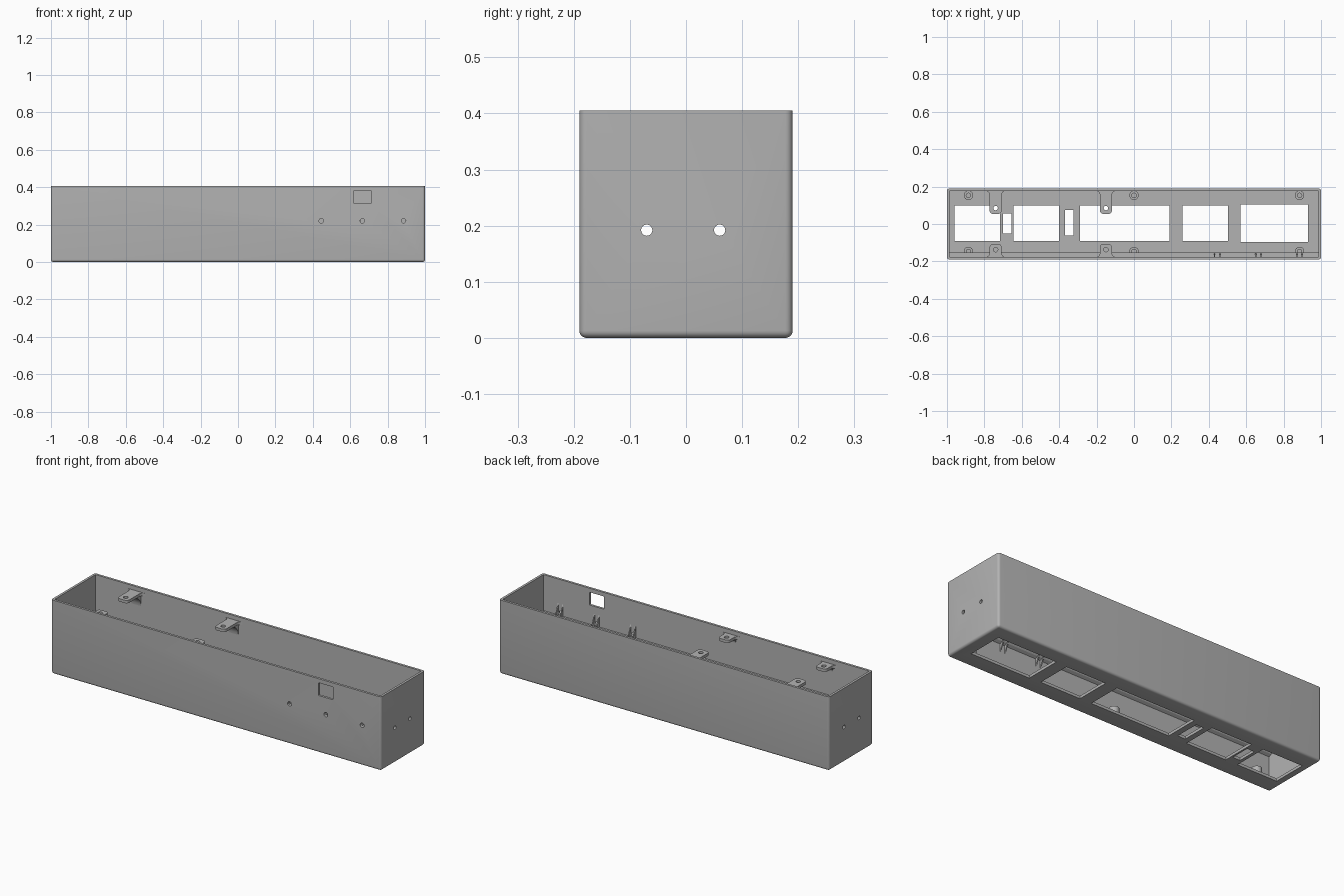
import bpy, bmesh
from math import sin, cos, pi, radians
from mathutils import Vector

if "Cube" in bpy.data.objects:
    bpy.data.objects.remove(bpy.data.objects["Cube"], do_unlink=True)

grey = bpy.data.materials.new("plain_grey")
grey.use_nodes = True
grey.diffuse_color = (0.45, 0.45, 0.45, 1)
grey.node_tree.nodes["Principled BSDF"].inputs["Base Color"].default_value = grey.diffuse_color

HX, HY, H = 1.0, 0.19, 0.405       # outer half sizes and height
WALL, FLOOR = 0.013, 0.015
IN = HY - WALL                     # inner face of the long walls


def finish(name, bm):
    bmesh.ops.recalc_face_normals(bm, faces=bm.faces)
    mesh = bpy.data.meshes.new(name)
    bm.to_mesh(mesh)
    bm.free()
    mesh.materials.append(grey)
    ob = bpy.data.objects.new(name, mesh)
    bpy.context.collection.objects.link(ob)
    return ob


def prism(name, pts, axis, lo, hi):
    """Extrude a flat outline along an axis."""
    place = {"x": lambda a, b, d: (d, a, b),
             "y": lambda a, b, d: (a, d, b),
             "z": lambda a, b, d: (a, b, d)}[axis]
    bm = bmesh.new()
    face = bm.faces.new([bm.verts.new(place(a, b, lo)) for a, b in pts])
    ext = bmesh.ops.extrude_face_region(bm, geom=[face])
    move = Vector(place(0, 0, hi - lo))
    bmesh.ops.translate(bm, vec=move, verts=[g for g in ext["geom"] if isinstance(g, bmesh.types.BMVert)])
    return finish(name, bm)


def rect(a0, a1, b0, b1):
    return [(a0, b0), (a1, b0), (a1, b1), (a0, b1)]


def arc(cx, cy, r, start, end, n=8):
    angles = [radians(start + (end - start) * i / n) for i in range(n + 1)]
    return [(cx + r * cos(t), cy + r * sin(t)) for t in angles]


def circle(cx, cy, r, n=24):
    return arc(cx, cy, r, 0, 360, n)[:-1]


def activate(ob):
    bpy.ops.object.select_all(action="DESELECT")
    ob.select_set(True)
    bpy.context.view_layer.objects.active = ob


def cut(ob, cutters):
    activate(ob)
    for c in cutters:
        mod = ob.modifiers.new("cut", "BOOLEAN")
        mod.operation = "DIFFERENCE"
        mod.solver = "EXACT"
        mod.object = c
        bpy.ops.object.modifier_apply(modifier=mod.name)
        bpy.data.objects.remove(c, do_unlink=True)


def smooth(ob):
    activate(ob)
    bpy.ops.object.shade_smooth_by_angle(angle=radians(35))


# Outer body with rounded upright and bottom edges
bm = bmesh.new()
bmesh.ops.create_cube(bm, size=1)
for v in bm.verts:
    v.co = (v.co.x * 2 * HX, v.co.y * 2 * HY, (v.co.z + 0.5) * H)
edges = [e for e in bm.edges if not all(v.co.z > H / 2 for v in e.verts)]
bmesh.ops.bevel(bm, geom=edges, offset=0.013, segments=5, profile=0.5, affect="EDGES")
case = finish("case_shell", bm)

cutters = [prism("cavity", rect(WALL - HX, HX - WALL, -IN, IN), "z", FLOOR, H + 0.1)]

# Floor openings: x range, y range
for x0, x1, y0, y1 in [(-0.96, -0.717, -0.09, 0.1), (-0.70, -0.655, -0.05, 0.056),
                       (-0.645, -0.40, -0.09, 0.1), (-0.37, -0.323, -0.062, 0.075),
                       (-0.29, 0.19, -0.09, 0.1), (0.26, 0.503, -0.09, 0.1),
                       (0.57, 0.93, -0.095, 0.105)]:
    cutters.append(prism("opening", rect(x0, x1, y0, y1), "z", -0.1, FLOOR + 0.02))

# Front window and indicator holes, then the cable holes through both ends
HOLES = (0.445, 0.665, 0.885)
cutters.append(prism("window", rect(0.62, 0.71, 0.313, 0.383), "y", -0.3, -0.1))
for x in HOLES:
    cutters.append(prism("hole", circle(x, 0.22, 0.012), "y", -0.3, -0.14))
for y in (-0.07, 0.06):
    cutters.append(prism("hole", circle(y, 0.192, 0.01), "x", -1.2, 1.2))
cut(case, cutters)
smooth(case)

# Shelf along the inside of the front wall
prism("front_shelf", [(-IN - 0.003, 0.18), (-0.162, 0.19), (-0.153, 0.2), (-0.153, 0.208), (-IN - 0.003, 0.208)],
      "x", WALL - HX, HX - WALL)

# Paired pointed ribs beside each indicator hole
for x in HOLES:
    for side in (-1, 1):
        c = x + side * 0.014
        prism("indicator_rib", [(-IN - 0.003, 0.28), (-0.157, 0.22), (-0.157, 0.19), (-IN - 0.003, 0.13)],
              "x", c - 0.003, c + 0.003)

# Screw bosses on the floor
for x in (-0.885, 0, 0.885):
    for y in (-0.147, 0.153):
        boss = prism("screw_boss", circle(x, y, 0.025), "z", FLOOR - 0.005, 0.068)
        cut(boss, [prism("bore", circle(x, y, 0.012), "z", 0.025, 0.2)])
        smooth(boss)


def tab(x, side, tip, hole):
    """Lid tab flaring into a long wall, with a gusset below."""
    half, flare, r = 0.032, 0.022, 0.018
    root = IN + 0.003
    right = [(half + flare, root)] + arc(half + flare, IN - flare, flare, 90, 180) \
        + arc(half - r, tip + r, r, 0, -90)
    outline = right + [(-a, b) for a, b in reversed(right)]
    ob = prism("lid_tab", [(x + a, side * b) for a, b in outline], "z", 0.366, 0.382)
    cut(ob, [prism("bore", circle(x, side * hole, 0.012), "z", 0.3, 0.5)])
    smooth(ob)
    reach = min(IN - hole - 0.016, 0.06)
    curve = arc(IN - reach, 0.366 - reach, reach, 90, 0)
    gusset = prism("tab_gusset", [(side * a, b) for a, b in curve + [(root, 0.366 - reach), (root, 0.367), (IN - reach, 0.367)]][::-1],
                   "x", x - 0.028, x + 0.028)
    smooth(gusset)


for x in (-0.74, -0.15):
    tab(x, 1, 0.054, 0.085)
    tab(x, -1, 0.107, 0.137)
